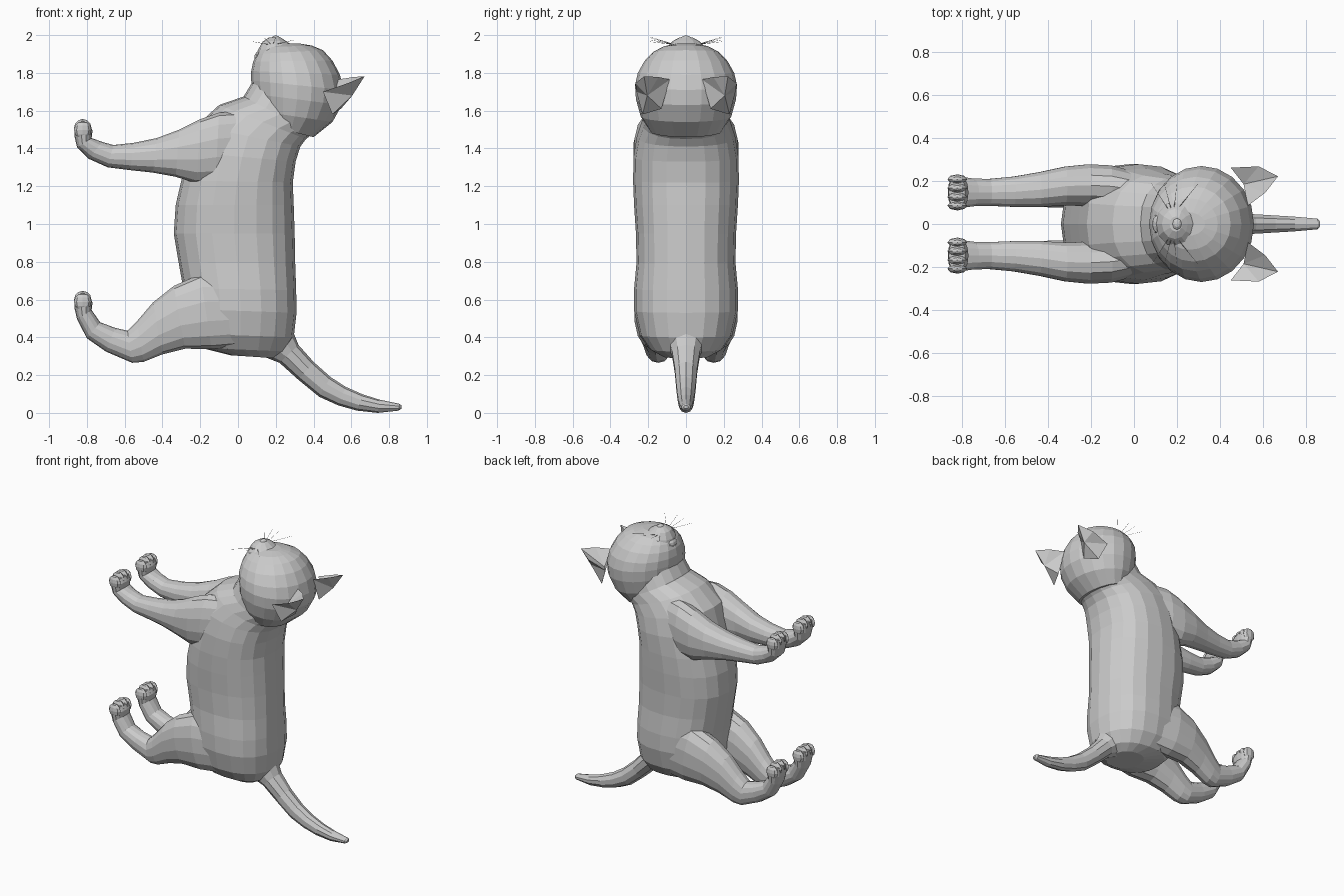
import bpy, bmesh
from math import cos, sin, pi, copysign
from mathutils import Vector, Matrix


def finish(name, bm):
    bmesh.ops.recalc_face_normals(bm, faces=bm.faces)
    me = bpy.data.meshes.new(name)
    bm.to_mesh(me)
    bm.free()
    ob = bpy.data.objects.new(name, me)
    bpy.context.collection.objects.link(ob)
    return ob


def loft(name, rings, n=16, power=1.0, side=1):
    """Each ring: profile points (ax, az) and (bx, bz), half width, centre y."""
    bm = bmesh.new()
    loops = []
    for ax, az, bx, bz, w, yc in rings:
        a, b = Vector((ax, 0, az)), Vector((bx, 0, bz))
        mid, half = (a + b) / 2, (b - a) / 2
        loop = []
        for i in range(n):
            t = 2 * pi * i / n
            c, s = (copysign(abs(f) ** power, f) for f in (cos(t), sin(t)))
            p = mid + half * c
            loop.append(bm.verts.new((p.x, side * (yc + w * s), p.z)))
        loops.append(loop)
    for l0, l1 in zip(loops, loops[1:]):
        for i in range(n):
            j = (i + 1) % n
            bm.faces.new((l0[i], l0[j], l1[j], l1[i]))
    bm.faces.new(loops[0])
    bm.faces.new(loops[-1])
    return finish(name, bm)


def blob(name, centre, radii, u=12, v=8, tilt=0):
    bm = bmesh.new()
    bmesh.ops.create_uvsphere(bm, u_segments=u, v_segments=v, radius=1)
    m = Matrix.Translation(centre) @ Matrix.Rotation(tilt, 4, 'X') @ Matrix.Diagonal((*radii, 1))
    bmesh.ops.transform(bm, matrix=m, verts=bm.verts)
    return finish(name, bm)


# Body, from rump to neck
loft("body", [
    (-0.04, 0.305, 0.19, 0.29, 0.12, 0), (-0.20, 0.345, 0.25, 0.325, 0.19, 0),
    (-0.27, 0.42, 0.295, 0.40, 0.245, 0), (-0.28, 0.55, 0.31, 0.53, 0.275, 0),
    (-0.29, 0.66, 0.308, 0.65, 0.275, 0), (-0.315, 0.80, 0.303, 0.79, 0.262, 0),
    (-0.34, 0.95, 0.30, 0.95, 0.265, 0), (-0.33, 1.10, 0.295, 1.10, 0.275, 0),
    (-0.30, 1.23, 0.29, 1.22, 0.28, 0), (-0.26, 1.38, 0.305, 1.33, 0.278, 0),
    (-0.22, 1.52, 0.33, 1.41, 0.26, 0), (-0.10, 1.63, 0.36, 1.45, 0.235, 0),
    (0.03, 1.675, 0.40, 1.48, 0.22, 0), (0.075, 1.75, 0.44, 1.53, 0.21, 0)],
    n=20, power=0.85)

# Head, from nape to face
loft("head", [
    (0.16, 1.52, 0.40, 1.46, 0.19, 0), (0.10, 1.60, 0.50, 1.54, 0.24, 0),
    (0.075, 1.69, 0.55, 1.63, 0.265, 0), (0.07, 1.76, 0.558, 1.71, 0.27, 0),
    (0.07, 1.81, 0.54, 1.79, 0.255, 0), (0.08, 1.86, 0.50, 1.865, 0.22, 0),
    (0.10, 1.90, 0.45, 1.92, 0.175, 0), (0.13, 1.935, 0.39, 1.945, 0.12, 0),
    (0.17, 1.955, 0.33, 1.955, 0.055, 0)], n=20)

# Face
loft("muzzle", [
    (0.09, 1.86, 0.34, 1.90, 0.13, 0), (0.105, 1.92, 0.29, 1.945, 0.105, 0),
    (0.13, 1.965, 0.25, 1.972, 0.07, 0), (0.165, 1.988, 0.225, 1.987, 0.035, 0)], n=12)
blob("nose", (0.20, 0, 1.978), (0.025, 0.03, 0.02), 8, 6)
blob("chin", (0.115, 0, 1.885), (0.03, 0.05, 0.03), 10, 6)

# Tail
loft("tail", [
    (0.13, 0.30, 0.28, 0.46, 0.10, 0), (0.22, 0.265, 0.32, 0.36, 0.077, 0),
    (0.32, 0.175, 0.40, 0.27, 0.062, 0), (0.43, 0.085, 0.49, 0.19, 0.054, 0),
    (0.53, 0.04, 0.57, 0.138, 0.048, 0), (0.63, 0.012, 0.66, 0.098, 0.042, 0),
    (0.74, 0.0, 0.75, 0.07, 0.036, 0), (0.85, 0.012, 0.855, 0.048, 0.026, 0),
    (0.865, 0.022, 0.865, 0.04, 0.012, 0)], n=10)

FRONT_LEG = [
    (0.08, 1.24, 0.06, 1.60, 0.08, 0.15), (-0.12, 1.215, -0.10, 1.59, 0.10, 0.175),
    (-0.22, 1.215, -0.20, 1.555, 0.10, 0.18), (-0.33, 1.25, -0.31, 1.50, 0.092, 0.177),
    (-0.45, 1.272, -0.43, 1.455, 0.083, 0.16), (-0.57, 1.285, -0.55, 1.43, 0.072, 0.15),
    (-0.69, 1.30, -0.66, 1.418, 0.064, 0.147), (-0.79, 1.345, -0.72, 1.435, 0.066, 0.147)]
HIND_LEG = [
    (0.10, 0.36, 0.08, 0.74, 0.08, 0.16), (-0.14, 0.338, -0.20, 0.735, 0.10, 0.175),
    (-0.28, 0.34, -0.34, 0.672, 0.097, 0.17), (-0.40, 0.31, -0.45, 0.585, 0.083, 0.16),
    (-0.50, 0.27, -0.535, 0.485, 0.072, 0.152), (-0.56, 0.265, -0.585, 0.435, 0.066, 0.147),
    (-0.70, 0.325, -0.65, 0.45, 0.063, 0.147), (-0.80, 0.395, -0.73, 0.48, 0.066, 0.147)]


def paw(z):
    return [(-0.852, z + 0.05, -0.775, z + 0.10, 0.074, 0.147),
            (-0.866, z + 0.11, -0.77, z + 0.14, 0.081, 0.147),
            (-0.862, z + 0.17, -0.785, z + 0.17, 0.076, 0.147)]


for side, label in ((1, "left"), (-1, "right")):
    # Legs with paws and four toes
    for part, rings, z in (("front", FRONT_LEG, 1.355), ("hind", HIND_LEG, 0.445)):
        loft(f"{part}_leg_{label}", rings + paw(z), 14, 0.9, side)
        for i, dy in enumerate((-0.061, -0.021, 0.021, 0.061)):
            top = 0.155 if abs(dy) < 0.03 else 0.143
            blob(f"{part}_toe_{label}_{i + 1}", (-0.822, side * (0.147 + dy), z + top),
                 (0.046, 0.023, 0.046), 8, 6)

    # Ear: hollow pointed shell opening towards the face
    bm = bmesh.new()
    inner, inner_mid, tip, outer_mid, outer, low_out, low_in, dent = [
        bm.verts.new((x, side * y, z)) for x, y, z in (
            (0.53, 0.085, 1.765), (0.61, 0.145, 1.778), (0.67, 0.222, 1.782),
            (0.58, 0.268, 1.745), (0.45, 0.262, 1.70), (0.50, 0.23, 1.58),
            (0.545, 0.13, 1.61), (0.51, 0.185, 1.68))]
    back = bm.verts.new((0.605, side * 0.205, 1.68))
    rim = [inner, inner_mid, tip, outer_mid, outer]
    for a, b in zip(rim, rim[1:]):
        bm.faces.new((a, b, dent))
        bm.faces.new((b, a, back))
    hem = [outer, low_out, low_in, inner]
    for a, b in zip(hem, hem[1:]):
        bm.faces.new((a, b, back))
    finish(f"ear_{label}", bm)

    # Eye and eyelid rim
    blob(f"eye_{label}", (0.315, side * 0.108, 1.908), (0.038, 0.034, 0.03), 12, 8, -side * 0.4)
    bpy.ops.mesh.primitive_torus_add(major_segments=14, minor_segments=5, major_radius=0.04,
                                     minor_radius=0.007, location=(0.315, side * 0.108, 1.917),
                                     rotation=(-side * 0.45, 0.1, 0))
    bpy.context.object.name = f"eyelid_{label}"

    # Whiskers
    for i, (x, z) in enumerate(((0.08, 1.965), (0.14, 1.985), (0.20, 1.99), (0.30, 1.975))):
        a = Vector((0.165 + 0.01 * i, side * 0.06, 1.95))
        d = Vector((x, side * 0.19, z)) - a
        bpy.ops.mesh.primitive_cone_add(vertices=4, radius1=0.0015, radius2=0.0005,
                                        depth=d.length, location=a + d / 2,
                                        rotation=d.to_track_quat('Z', 'Y').to_euler())
        bpy.context.object.name = f"whisker_{label}_{i + 1}"
